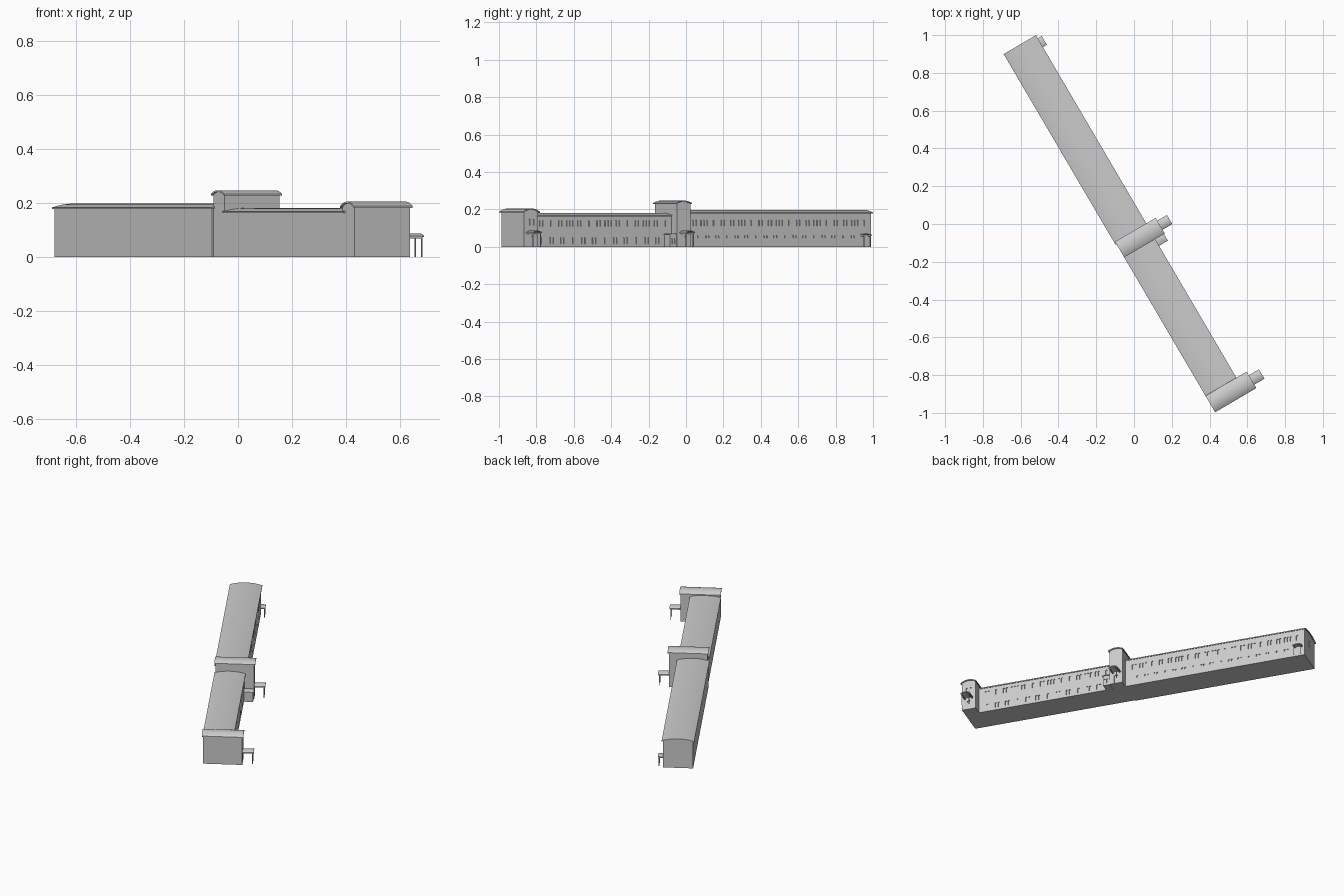
import bpy, bmesh, math

if "Cube" in bpy.data.objects:
    bpy.data.objects.remove(bpy.data.objects["Cube"])

ANGLE = math.radians(30.4)   # whole building is turned in plan
# Local frame: +x = entrance facade side, y = along the building


def finish(name, bm, smooth=False):
    bmesh.ops.recalc_face_normals(bm, faces=bm.faces)
    me = bpy.data.meshes.new(name)
    bm.to_mesh(me)
    bm.free()
    ob = bpy.data.objects.new(name, me)
    bpy.context.collection.objects.link(ob)
    ob.rotation_euler.z = ANGLE
    if smooth:
        bpy.ops.object.select_all(action='DESELECT')
        ob.select_set(True)
        bpy.context.view_layer.objects.active = ob
        bpy.ops.object.shade_smooth_by_angle(angle=math.radians(30))
    return ob


def prism(bm, profile, a0, a1, axis):
    """Extrude a (side, z) profile from a0 to a1 along local x or y."""
    def put(s, z, a):
        return (a, s, z) if axis == 'x' else (s, a, z)
    r0 = [bm.verts.new(put(s, z, a0)) for s, z in profile]
    r1 = [bm.verts.new(put(s, z, a1)) for s, z in profile]
    bm.faces.new(r0)
    bm.faces.new(r1[::-1])
    n = len(profile)
    for i in range(n):
        j = (i + 1) % n
        bm.faces.new((r0[i], r0[j], r1[j], r1[i]))


def arc(s0, s1, z_eave, rise, n=12):
    """Shallow circular arc between two eaves."""
    h = (s1 - s0) / 2
    r = (h * h + rise * rise) / (2 * rise)
    c = (s0 + s1) / 2
    return [(c - h * math.cos(math.pi * i / n),
             z_eave + math.sqrt(r * r - (h * math.cos(math.pi * i / n)) ** 2) - (r - rise))
            for i in range(n + 1)]


def vault_roof(name, s0, s1, a0, a1, z, rise, thick, axis):
    bm = bmesh.new()
    low = arc(s0, s1, z, rise)
    prism(bm, [(s, h + thick) for s, h in low] + low[::-1], a0, a1, axis)
    return finish(name, bm, True)


def hall(name, x0, x1, y0, y1, z, rise, axis, over=0.007, thick=0.006):
    """Walls with vaulted top and an overhanging roof; sizes are roof edges."""
    s0, s1, a0, a1 = (x0, x1, y0, y1) if axis == 'y' else (y0, y1, x0, x1)
    vault_roof(name + "_roof", s0, s1, a0, a1, z, rise, thick, axis)
    bm = bmesh.new()
    top = [(s, h + 0.002) for s, h in arc(s0, s1, z, rise) if s0 + over < s < s1 - over]
    prof = [(s0 + over, 0), (s0 + over, z + 0.002)] + top + [(s1 - over, z + 0.002), (s1 - over, 0)]
    prism(bm, prof, a0 + over, a1 - over, axis)
    return finish(name + "_walls", bm)


def box(bm, x0, x1, y0, y1, z0, z1):
    prism(bm, [(y0, z0), (y1, z0), (y1, z1), (y0, z1)], x0, x1, 'x')


def windows(wall, face, items, axis='x', depth=0.006):
    """Cut arched openings (centre, bottom, width, height) into a wall."""
    bm = bmesh.new()
    for c, z, w, h in items:
        top = arc(c - w / 2, c + w / 2, z + h - w * 0.3, w * 0.3, 4)
        prism(bm, [(c + w / 2, z), (c - w / 2, z)] + top, face - depth, face + 0.02, axis)
    cut = finish(wall.name + "_window_cutter", bm)
    cut.hide_render = True
    cut.hide_viewport = True
    cut.display_type = 'WIRE'
    mod = wall.modifiers.new("windows", 'BOOLEAN')
    mod.operation = 'DIFFERENCE'
    mod.solver = 'EXACT'
    mod.object = cut


def groups(y_start, y_end, count, pattern, z, w, h, pitch):
    """Rhythm of single, paired and triple windows."""
    out = []
    for i in range(count):
        c = y_start + (y_end - y_start) * i / (count - 1)
        n = pattern[i % len(pattern)]
        out += [(c + (k - (n - 1) / 2) * pitch, z, w, h) for k in range(n)]
    return out


def porch(name, x0, x1, y0, y1, z, rise, setback=0.008):
    """Vaulted canopy on two front posts with wall posts behind."""
    vault_roof(name + "_canopy", y0, y1, x0, x1, z, rise, 0.005, 'x')
    bm = bmesh.new()
    for y in (y0 + 0.006, y1 - 0.006):
        box(bm, x1 - setback - 0.002, x1 - setback + 0.002, y - 0.002, y + 0.002, 0, z + rise * 0.6)
        # side beam carrying the canopy
        box(bm, x0, x1 - 0.004, y - 0.002, y + 0.002, z - 0.004, z + rise * 0.5)
    finish(name + "_posts", bm)


# Main masses
far = hall("far_wing", -0.140, 0.058, -0.045, 1.125, 0.177, 0.015, 'y')
near = hall("near_wing", -0.134, 0.056, -1.0, -0.11, 0.162, 0.013, 'y')
mid = hall("centre_tower", -0.134, 0.115, -0.126, -0.030, 0.228, 0.013, 'x')
end = hall("end_tower", -0.134, 0.119, -1.077, -0.976, 0.182, 0.017, 'x')

# Facade windows
far_items = groups(0.02, 1.07, 19, (2, 3, 1, 2), 0.110, 0.011, 0.034, 0.019)
far_items += groups(0.04, 1.0, 17, (1, 2, 2), 0.048, 0.010, 0.013, 0.018)
windows(far, 0.051, far_items)
near_items = groups(-0.93, -0.16, 14, (2, 1, 2, 3), 0.108, 0.011, 0.034, 0.019)
near_items += groups(-0.93, -0.21, 12, (1, 2, 2), 0.016, 0.011, 0.034, 0.019)
windows(near, 0.049, near_items)
windows(mid, 0.108, [(-0.077, 0.004, 0.026, 0.055)])
windows(end, 0.112, [(-1.026, 0.004, 0.026, 0.055),
                     (-1.038, 0.115, 0.011, 0.034), (-1.014, 0.115, 0.011, 0.034)])

# Far end wall window
bm = bmesh.new()
box(bm, -0.052, -0.034, 1.117, 1.1195, 0.105, 0.14)
finish("end_wall_window", bm)

# Low annex beside the centre tower
annex = hall("annex", 0.03, 0.110, -0.167, -0.115, 0.062, 0.005, 'x', 0.005, 0.005)
windows(annex, 0.105, [(-0.150, 0.014, 0.009, 0.03), (-0.134, 0.014, 0.009, 0.03)])

# Entrance porches
porch("centre_porch", 0.106, 0.175, -0.103, -0.047, 0.073, 0.009)
porch("end_porch", 0.110, 0.181, -1.056, -0.998, 0.073, 0.009)
porch("far_porch", 0.050, 0.082, 1.052, 1.106, 0.060, 0.005, 0.006)
